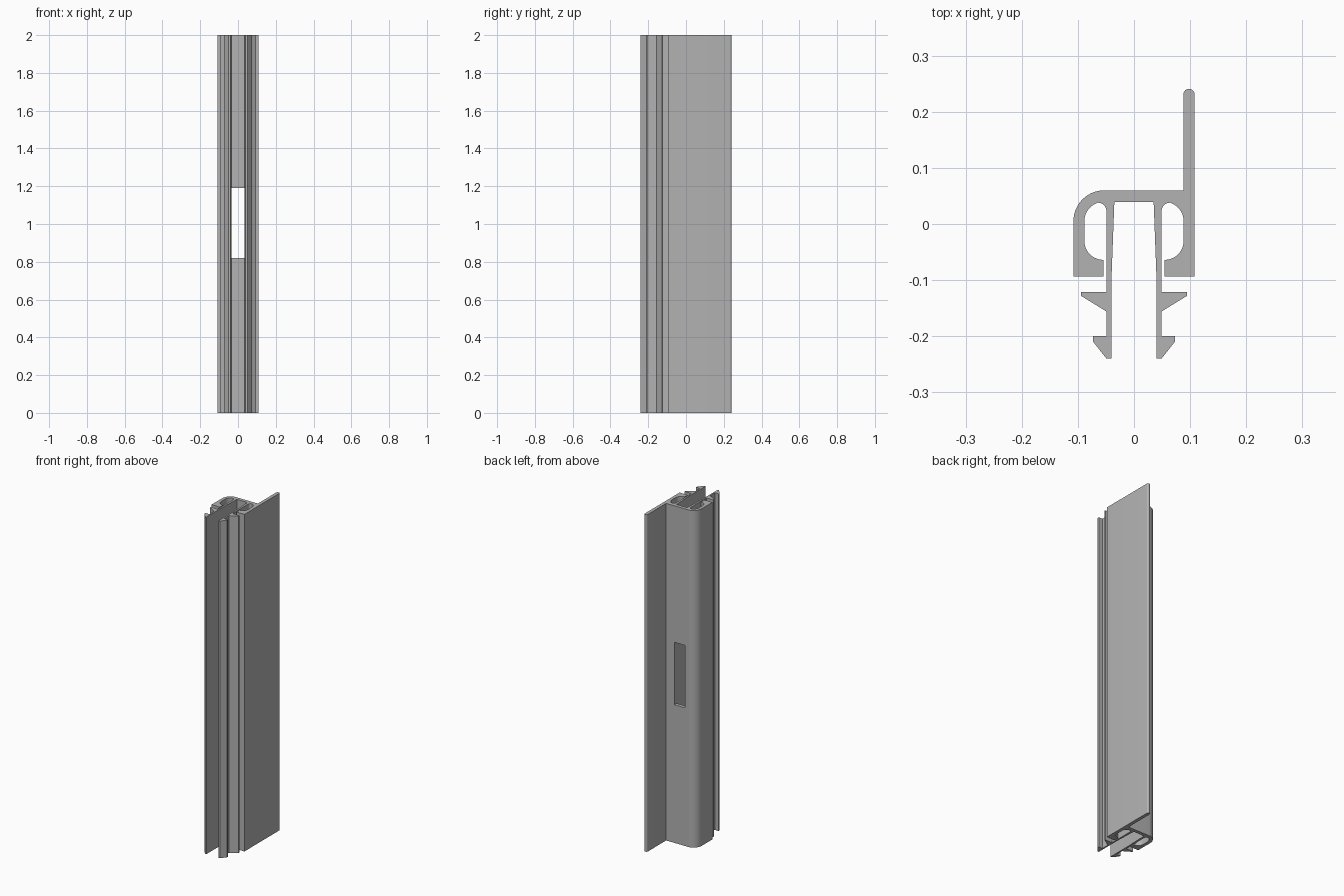
import bpy, bmesh, math
from mathutils import Vector

if "Cube" in bpy.data.objects:
    bpy.data.objects.remove(bpy.data.objects["Cube"])


def arc(cx, cy, r, a0, a1, n=10):
    """Points along a circular arc, angles in degrees."""
    angles = [math.radians(a0 + (a1 - a0) * i / n) for i in range(n + 1)]
    return [(cx + r * math.cos(a), cy + r * math.sin(a)) for a in angles]


# Left leg with its two barbs, then the hollow chamber and the hooked lip
half = [(-0.035, 0.0395), (-0.040, -0.094), (-0.040, -0.24), (-0.049, -0.24),
        (-0.0735, -0.209), (-0.0735, -0.20), (-0.049, -0.20),
        (-0.049, -0.156), (-0.0945, -0.128), (-0.0945, -0.121), (-0.049, -0.121)]
half += arc(-0.0645, 0.0225, 0.0155, 0, 90, 8)
half += arc(-0.054, 0.005, 0.0345, 108, 180)
half += arc(-0.0545, -0.030, 0.034, 180, 270)
half += [(-0.0545, -0.094), (-0.108, -0.094)]

# Full section: left half, rounded shoulder, round-tipped flange, mirrored half
profile = half + arc(-0.053, 0.005, 0.055, 180, 90, 14)
profile += [(0.088, 0.06)] + arc(0.098, 0.231, 0.010, 180, 0, 12)
profile += [(-x, y) for x, y in reversed(half)]

# Extruded rail
bm = bmesh.new()
face = bm.faces.new([bm.verts.new((x, y, 0)) for x, y in profile])
top = bmesh.ops.extrude_face_region(bm, geom=[face])
bmesh.ops.translate(bm, vec=Vector((0, 0, 2)),
                    verts=[v for v in top["geom"] if isinstance(v, bmesh.types.BMVert)])
bmesh.ops.recalc_face_normals(bm, faces=bm.faces)
mesh = bpy.data.meshes.new("extruded_rail")
bm.to_mesh(mesh)
bm.free()
rail = bpy.data.objects.new("extruded_rail", mesh)
bpy.context.collection.objects.link(rail)

grey = bpy.data.materials.new("grey_aluminium")
grey.diffuse_color = (0.45, 0.45, 0.45, 1)
grey.use_nodes = True
grey.node_tree.nodes["Principled BSDF"].inputs["Base Color"].default_value = grey.diffuse_color
mesh.materials.append(grey)

# Rectangular slot through the web
bpy.ops.mesh.primitive_cube_add(size=1, location=(0, 0.055, 1.005))
cutter = bpy.context.object
cutter.name = "slot_cutter"
cutter.scale = (0.069, 0.05, 0.37)
cutter.hide_render = True
bpy.context.view_layer.update()
mod = rail.modifiers.new("slot", "BOOLEAN")
mod.operation = "DIFFERENCE"
mod.solver = "EXACT"
mod.object = cutter

bpy.ops.object.select_all(action="DESELECT")
rail.select_set(True)
bpy.context.view_layer.objects.active = rail
bpy.ops.object.modifier_apply(modifier=mod.name)
bpy.data.objects.remove(cutter)
bpy.ops.object.shade_smooth_by_angle(angle=math.radians(25))
